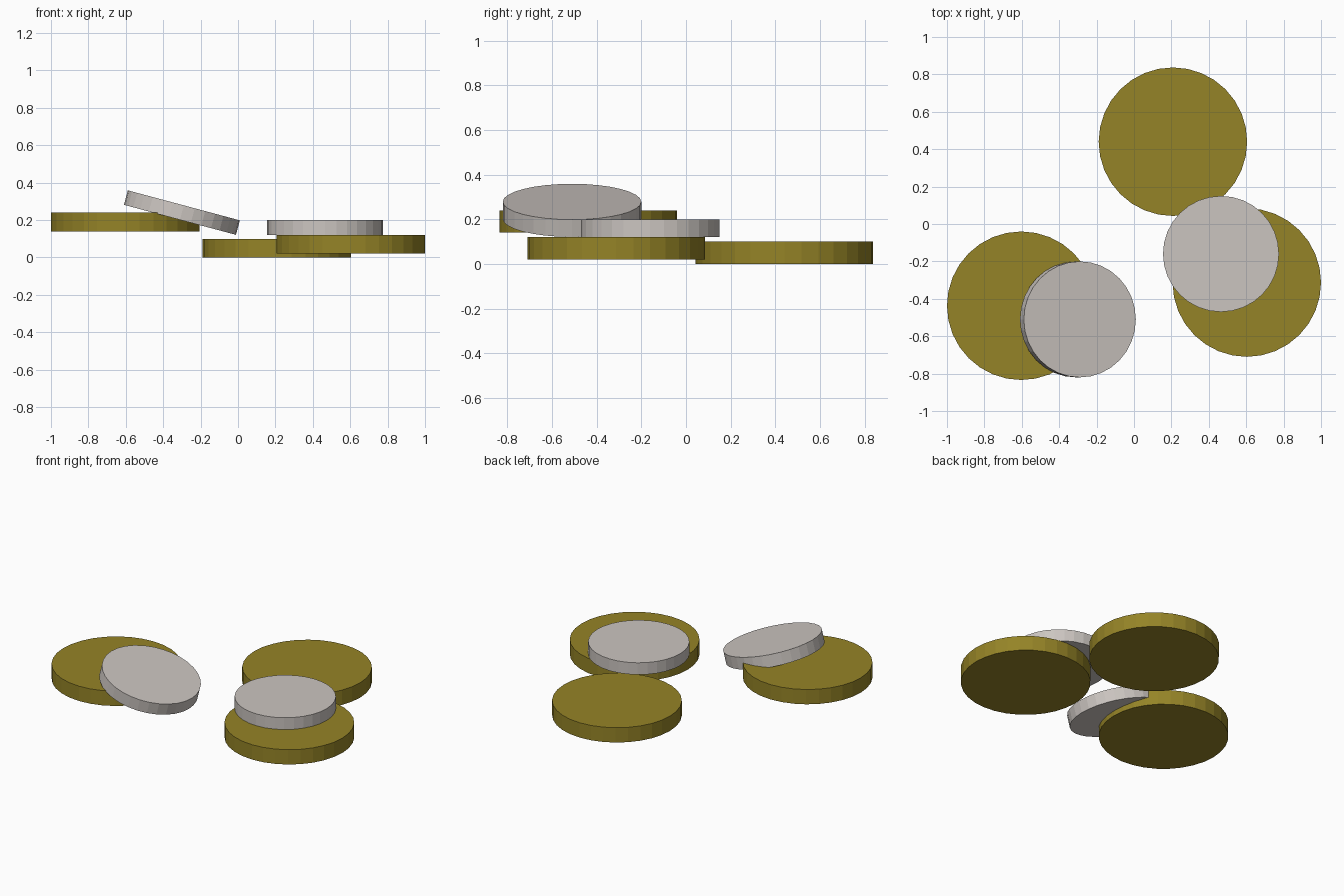
import bpy
from math import radians

if "Cube" in bpy.data.objects:
    bpy.data.objects.remove(bpy.data.objects["Cube"])


def make_material(name, color):
    mat = bpy.data.materials.new(name)
    mat.diffuse_color = (*color, 1.0)
    mat.use_nodes = True
    mat.node_tree.nodes["Principled BSDF"].inputs["Base Color"].default_value = mat.diffuse_color
    return mat


gold = make_material("gold", (0.30, 0.23, 0.02))
silver = make_material("silver", (0.60, 0.56, 0.53))


def coin(name, radius, height, center, mat, tilt=0.0):
    bpy.ops.mesh.primitive_cylinder_add(
        vertices=32, radius=radius, depth=height,
        location=center, rotation=(0, radians(tilt), 0))
    obj = bpy.context.object
    obj.name = name
    obj.data.materials.append(mat)


# Three large gold coins, lying flat
for i, center in enumerate([(0.208, 0.44, 0.05),
                            (0.603, -0.313, 0.07),
                            (-0.603, -0.437, 0.19)], 1):
    coin(f"gold_coin_{i}", 0.397, 0.10, center, gold)

# Two smaller silver coins, one leaning over a gold coin's edge
coin("silver_coin_flat", 0.31, 0.08, (0.465, -0.16, 0.16), silver)
coin("silver_coin_tilted", 0.31, 0.08, (-0.30, -0.51, 0.24), silver, 15)
